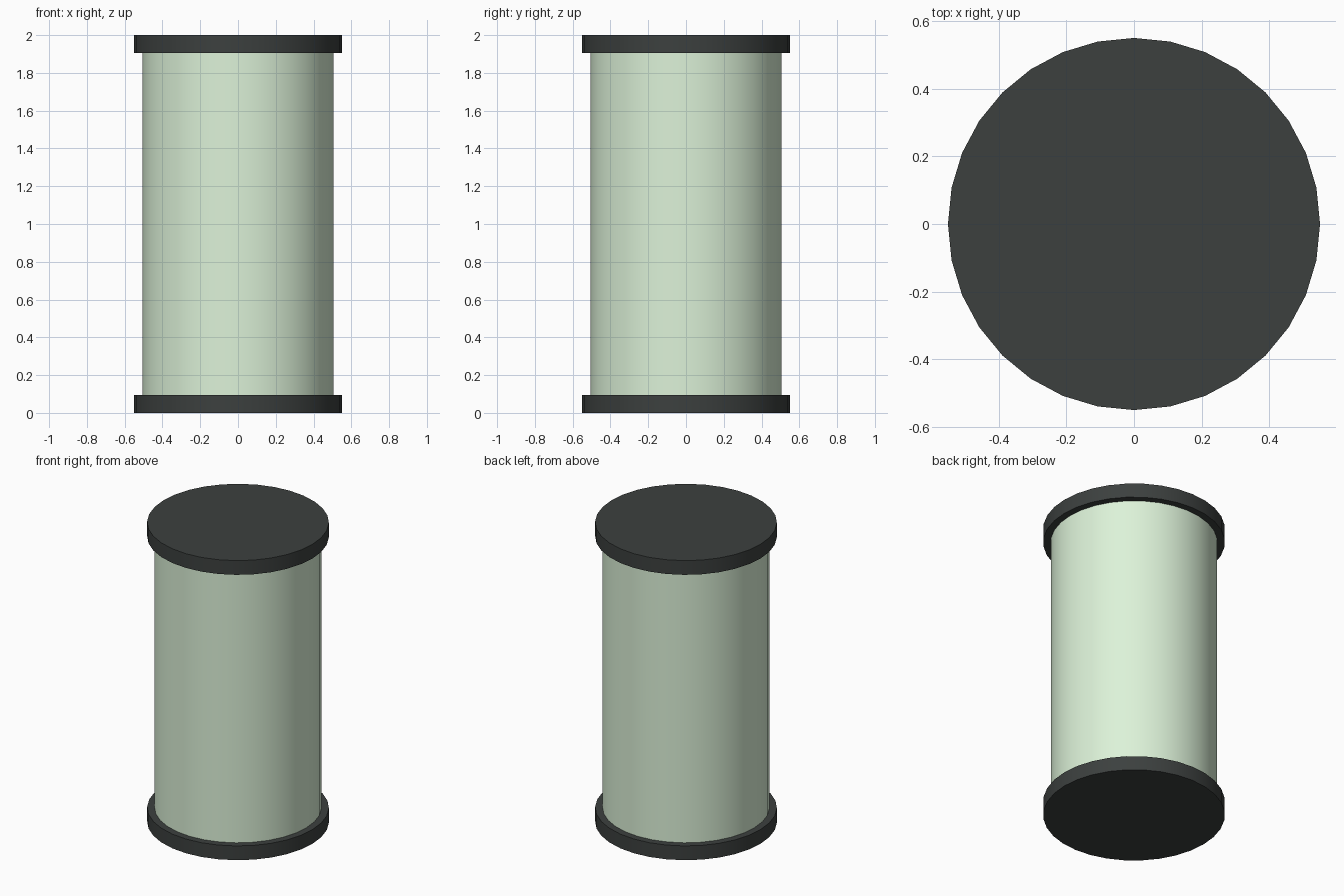
import bpy
import math

if "Cube" in bpy.data.objects:
    bpy.data.objects.remove(bpy.data.objects["Cube"])


def material(name, color):
    mat = bpy.data.materials.new(name)
    mat.diffuse_color = color
    mat.use_nodes = True
    mat.node_tree.nodes["Principled BSDF"].inputs["Base Color"].default_value = mat.diffuse_color
    return mat


def drum(name, radius, z0, z1, mat):
    bpy.ops.mesh.primitive_cylinder_add(
        vertices=32, radius=radius, depth=z1 - z0, location=(0, 0, (z0 + z1) / 2))
    obj = bpy.context.object
    obj.name = name
    obj.data.materials.append(mat)
    bpy.ops.object.shade_smooth_by_angle(angle=math.radians(30))
    return obj


HEIGHT = 2.0
CAP = 0.095

pale_green = material("pale_green", (0.72, 0.89, 0.69, 1))
charcoal = material("charcoal", (0.045, 0.051, 0.049, 1))

# Tube body between the two end caps
drum("tube_body", 0.505, CAP, HEIGHT - CAP, pale_green)

# Wider end caps
drum("bottom_cap", 0.55, 0, CAP, charcoal)
drum("top_cap", 0.55, HEIGHT - CAP, HEIGHT, charcoal)
